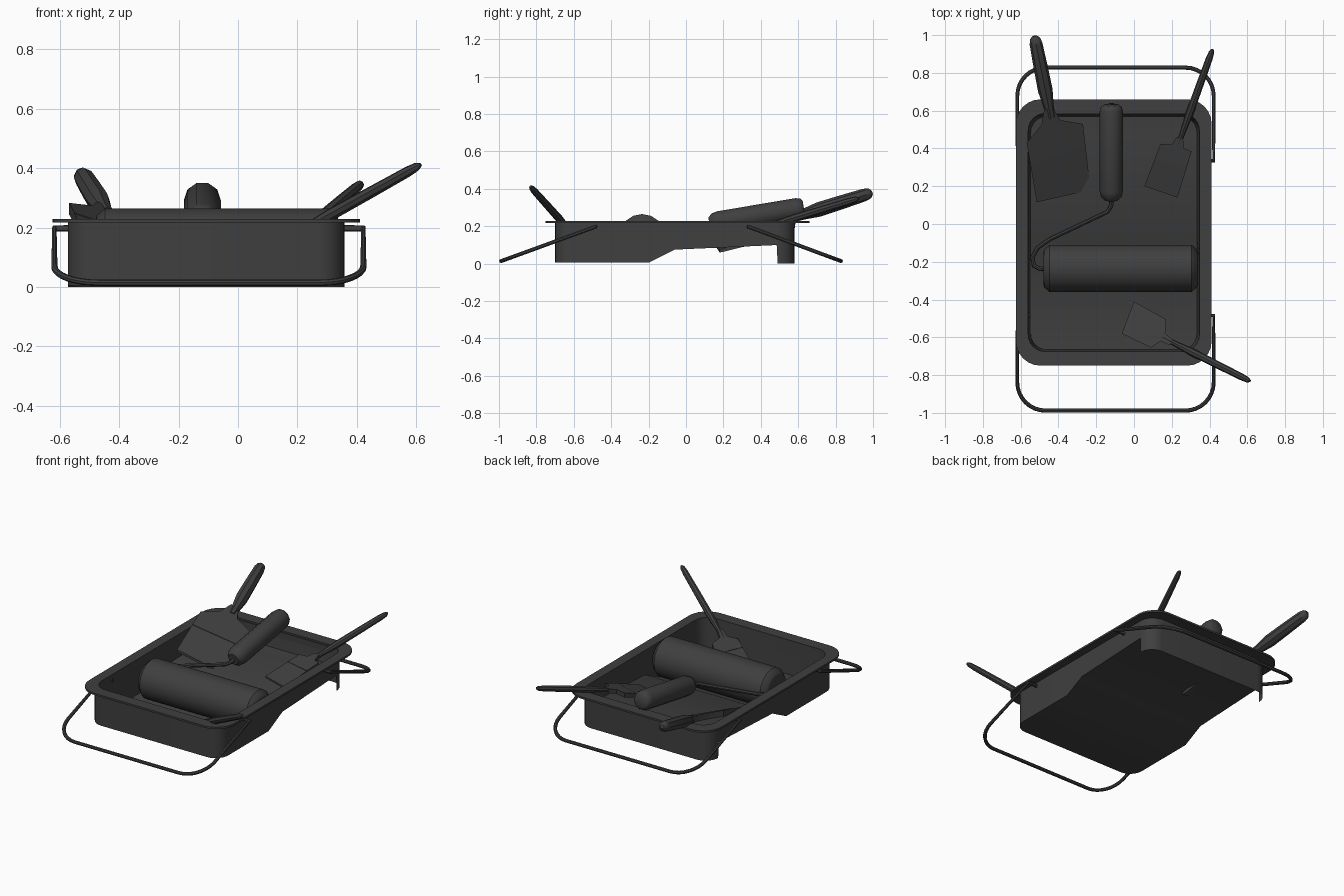
import bpy, bmesh, math
from mathutils import Vector

if "Cube" in bpy.data.objects:
    bpy.data.objects.remove(bpy.data.objects["Cube"])

charcoal = bpy.data.materials.new("charcoal_grey")
charcoal.use_nodes = True
charcoal.diffuse_color = (0.05, 0.05, 0.05, 1)
charcoal.node_tree.nodes["Principled BSDF"].inputs["Base Color"].default_value = (0.05, 0.05, 0.05, 1)


def smooth(obj):
    bpy.ops.object.select_all(action='DESELECT')
    obj.select_set(True)
    bpy.context.view_layer.objects.active = obj
    bpy.ops.object.shade_smooth_by_angle(angle=math.radians(40))


def add_mesh(name, verts, faces):
    mesh = bpy.data.meshes.new(name)
    bm = bmesh.new()
    vs = [bm.verts.new(v) for v in verts]
    for f in faces:
        bm.faces.new([vs[i] for i in f])
    bmesh.ops.recalc_face_normals(bm, faces=bm.faces)
    bm.to_mesh(mesh)
    bm.free()
    mesh.materials.append(charcoal)
    obj = bpy.data.objects.new(name, mesh)
    bpy.context.collection.objects.link(obj)
    smooth(obj)
    return obj


def loft(name, rings, capped=True):
    """Skin a list of equal rings of points."""
    n = len(rings[0])
    verts = [p for ring in rings for p in ring]
    faces = [(r * n + i, r * n + (i + 1) % n, (r + 1) * n + (i + 1) % n, (r + 1) * n + i)
             for r in range(len(rings) - 1) for i in range(n)]
    if capped:
        faces += [tuple(range(n)), tuple(range(len(verts) - n, len(verts)))]
    return add_mesh(name, verts, faces)


def lathe(name, start, end, profile, sides=12):
    """Round body along an axis; profile holds (fraction of length, radius)."""
    start, end = Vector(start), Vector(end)
    axis = end - start
    side = axis.cross(Vector((0, 0, 1))).normalized()
    up = side.cross(axis).normalized()
    rings = []
    for t, r in profile:
        rings.append([start + axis * t + r * (side * math.cos(a) + up * math.sin(a))
                      for a in (math.tau * i / sides for i in range(sides))])
    return loft(name, rings)


def tube(name, points, radius):
    curve = bpy.data.curves.new(name, 'CURVE')
    curve.dimensions = '3D'
    curve.bevel_depth = radius
    curve.bevel_resolution = 2
    curve.use_fill_caps = True
    spline = curve.splines.new('POLY')
    spline.points.add(len(points) - 1)
    for p, co in zip(spline.points, points):
        p.co = (*co, 1)
    curve.materials.append(charcoal)
    obj = bpy.data.objects.new(name, curve)
    bpy.context.collection.objects.link(obj)
    bpy.ops.object.select_all(action='DESELECT')
    obj.select_set(True)
    bpy.context.view_layer.objects.active = obj
    bpy.ops.object.convert(target='MESH')
    smooth(bpy.context.view_layer.objects.active)


# Tray shell
CX = -0.107
STEPS = 6


def outline(half, y0, y1, r):
    """Rounded rectangle as right side front to back, then left side back to front."""
    quarter = [math.pi / 2 * i / STEPS for i in range(STEPS + 1)]
    right = [(half - r + r * math.sin(a), y0 + r - r * math.cos(a)) for a in quarter]
    right += [(half, y) for y in (-0.2, -0.06, 0.485)]
    right += [(half - r + r * math.cos(a), y1 - r + r * math.sin(a)) for a in quarter]
    return [(CX + x, y) for x, y in right] + [(CX - x, y) for x, y in reversed(right)]


def floor_z(y):
    if y < -0.2:
        return 0.005
    if y < -0.06:
        return 0.005 + 0.07 * (y + 0.2) / 0.14
    return 0.075 + 0.045 * (y + 0.06)


def skirt_z(y):
    return 0.0 if y > 0.4895 else floor_z(y)


def at(loop, z):
    return [(x, y, z(y) if callable(z) else z) for x, y in loop]


outer = outline(0.465, -0.70, 0.58, 0.09)
rim = outline(0.518, -0.75, 0.66, 0.13)
inner = outline(0.453, -0.675, 0.585, 0.09)
basin = outline(0.44, -0.665, 0.57, 0.085)
loft("tray_walls", [at(outer, skirt_z), at(outer, 0.219), at(rim, 0.217), at(rim, 0.229),
                    at(inner, 0.229), at(inner, 0.215), at(basin, lambda y: floor_z(y) + 0.008)], False)


def floor(name, loop, lift):
    n = len(loop)
    strips = [(k, k + 1, n - 2 - k, n - 1 - k) for k in range(n // 2 - 1)]
    return add_mesh(name, at(loop, lambda y: floor_z(y) + lift), strips)


floor("tray_floor", basin, 0.008)
floor("tray_underside", outer, 0.0)


# Wire carrying handles
def carry_handle(name, y0, y1):
    half, r, sign = 0.52, 0.15, (1 if y1 > y0 else -1)
    right = [(0.45, y0), (half, y0)]
    for i in range(9):
        a = math.pi / 2 * i / 8
        right.append((half - r + r * math.cos(a), y1 - sign * (r - r * math.sin(a))))
    path = right + [(-x, y) for x, y in reversed(right)]
    tube(name, [(x - 0.098, y, 0.197 - 0.183 * (y - y0) / (y1 - y0)) for x, y in path], 0.011)


carry_handle("front_carry_handle", -0.485, -0.988)
carry_handle("back_carry_handle", 0.335, 0.828)

# Paint roller with bent wire and grip
lathe("roller_sleeve", (-0.48, -0.235, 0.14), (0.338, -0.235, 0.14),
      [(0, 0.085), (0.005, 0.1), (0.04, 0.125), (0.96, 0.125), (0.995, 0.1), (1, 0.085)], 16)
lathe("roller_grip", (-0.12, 0.125, 0.213), (-0.12, 0.63, 0.298),
      [(0, 0.035), (0.04, 0.055), (0.1, 0.062), (0.93, 0.062), (0.98, 0.055), (1, 0.042)], 10)
tube("roller_wire", [(-0.12, 0.15, 0.216), (-0.12, 0.1, 0.205), (-0.14, 0.065, 0.198),
                     (-0.445, -0.08, 0.16), (-0.51, -0.125, 0.15), (-0.538, -0.175, 0.143),
                     (-0.53, -0.22, 0.14), (-0.5, -0.237, 0.14), (-0.45, -0.235, 0.14)], 0.012)


# Flat brushes: each lies in a tilted plane
def brush(name, neck, slope, tip, radius, thick, sections):
    def lift(x, y, dz=0.0):
        z = neck[2] + slope[0] * (x - neck[0]) + slope[1] * (y - neck[1])
        return Vector((x, y, z + dz))

    neck_end, shoulder, end = sections[0], sections[2], sections[-1]
    # Metal ferrule runs part way down the head, bristles follow
    ferrule = [tuple(s + 0.35 * (e - s) for s, e in zip(ps, pe)) for ps, pe in zip(shoulder, end)]

    def ring(pair, h):
        (ax, ay), (bx, by) = pair
        return [lift(ax, ay, h), lift(bx, by, h), lift(bx, by, -h), lift(ax, ay, -h)]

    loft(name + "_ferrule", [ring(neck_end, thick), ring(sections[1], thick),
                             ring(shoulder, thick), ring(ferrule, thick)])
    loft(name + "_bristles", [ring(ferrule, thick * 0.85), ring(end, thick * 0.4)])
    lathe(name + "_handle", lift(neck[0], neck[1]), lift(*tip),
          [(-0.05, radius * 0.75), (0.08, radius * 0.8), (0.3, radius * 1.15), (0.6, radius * 1.1),
           (0.9, radius), (0.97, radius * 0.8), (1, radius * 0.35)], 8)


brush("wide_brush", (-0.445, 0.585, 0.25), (-0.405, 0.237), (-0.527, 0.995), 0.034, 0.02,
      [((-0.475, 0.61), (-0.42, 0.6)), ((-0.49, 0.525), (-0.39, 0.55)),
       ((-0.568, 0.43), (-0.27, 0.53)), ((-0.515, 0.115), (-0.23, 0.18))])
brush("medium_brush", (0.24, 0.435, 0.2), (0.097, 0.27), (0.416, 0.925), 0.018, 0.014,
      [((0.225, 0.46), (0.26, 0.45)), ((0.2, 0.42), (0.265, 0.4)),
       ((0.14, 0.425), (0.305, 0.385)), ((0.055, 0.2), (0.23, 0.14))])
brush("small_brush", (0.175, -0.612, 0.167), (0.45, -0.215), (0.615, -0.832), 0.018, 0.014,
      [((0.205, -0.612), (0.19, -0.642)), ((0.165, -0.58), (0.14, -0.62)),
       ((0.17, -0.505), (0.09, -0.655)), ((0, -0.41), (-0.065, -0.58))])
